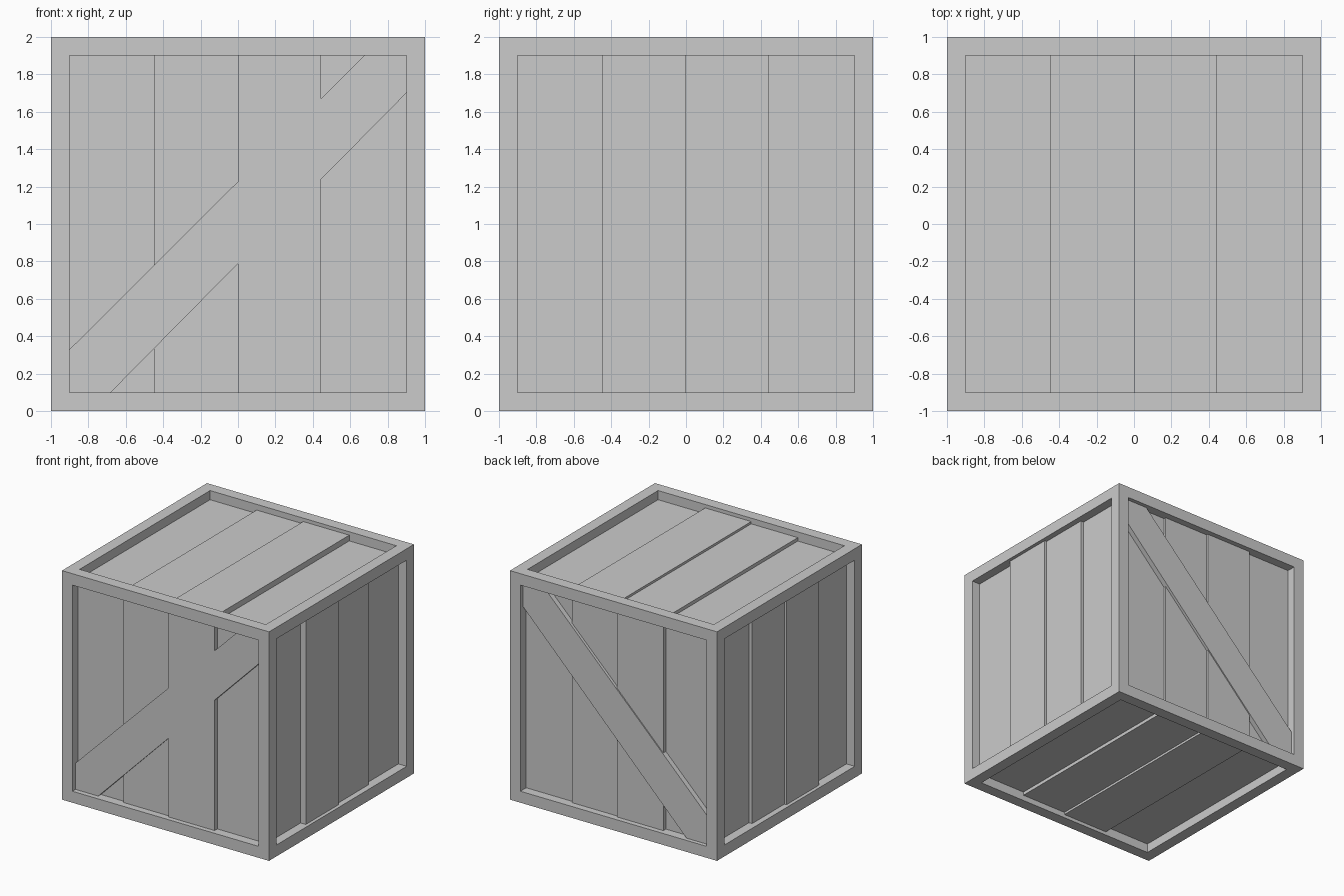
import bpy, bmesh
from mathutils import Vector

if "Cube" in bpy.data.objects:
    bpy.data.objects.remove(bpy.data.objects["Cube"])

OPEN = 0.9                            # half size of the recessed opening
CUTS = [-0.9, -0.45, 0.0, 0.445, 0.9]  # plank joints


def finish(name, bm):
    bmesh.ops.recalc_face_normals(bm, faces=bm.faces)
    me = bpy.data.meshes.new(name)
    bm.to_mesh(me)
    bm.free()
    ob = bpy.data.objects.new(name, me)
    ob.location.z = 1
    bpy.context.collection.objects.link(ob)
    return ob


def box(name, lo, hi):
    bm = bmesh.new()
    bmesh.ops.create_cube(bm, size=1)
    lo, hi = Vector(lo), Vector(hi)
    for v in bm.verts:
        v.co = (lo + hi) / 2 + v.co * (hi - lo)
    return finish(name, bm)


# Frame: cube with every side inset and pushed in
bm = bmesh.new()
bmesh.ops.create_cube(bm, size=2)
sides = bm.faces[:]
bmesh.ops.inset_individual(bm, faces=sides, thickness=0.1, use_even_offset=True)
for f in sides:
    ext = bmesh.ops.extrude_discrete_faces(bm, faces=[f])["faces"][0]
    bmesh.ops.translate(bm, verts=ext.verts, vec=-ext.normal * 0.1)
finish("crate_frame", bm)

# Planks: (side, facing axis, sign, axis across the planks, plank depths)
PANELS = [
    ("front", 1, -1, 0, (0.08, 0.06, 0.043, 0.08)),
    ("back", 1, 1, 0, (0.08, 0.045, 0.06, 0.08)),
    ("right", 0, 1, 1, (0.08, 0.03, 0.05, 0.08)),
    ("left", 0, -1, 1, (0.08, 0.03, 0.05, 0.08)),
    ("top", 2, 1, 0, (0.08, 0.05, 0.03, 0.08)),
    ("bottom", 2, -1, 0, (0.08, 0.03, 0.05, 0.08)),
]
for side, face, sign, across, depths in PANELS:
    for i, d in enumerate(depths):
        lo, hi = [-OPEN] * 3, [OPEN] * 3
        lo[across], hi[across] = CUTS[i], CUTS[i + 1]
        lo[face], hi[face] = sorted((sign * 0.9, sign * (1 - d)))
        box(f"{side}_plank_{i + 1}", lo, hi)

# Diagonal braces on front and back, clipped to the opening
BRACE = [(-0.9, -0.9), (-0.68, -0.9), (0.9, 0.7), (0.9, 0.9), (0.675, 0.9), (-0.9, -0.67)]
for side, sign, d in (("front", -1, 0.043), ("back", 1, 0.035)):
    bm = bmesh.new()
    f = bm.faces.new([bm.verts.new((x, sign * 0.9, z)) for x, z in BRACE])
    ext = bmesh.ops.extrude_face_region(bm, geom=[f])["geom"]
    bmesh.ops.translate(bm, verts=[g for g in ext if isinstance(g, bmesh.types.BMVert)],
                        vec=(0, sign * (0.1 - d), 0))
    finish(f"{side}_brace", bm)
